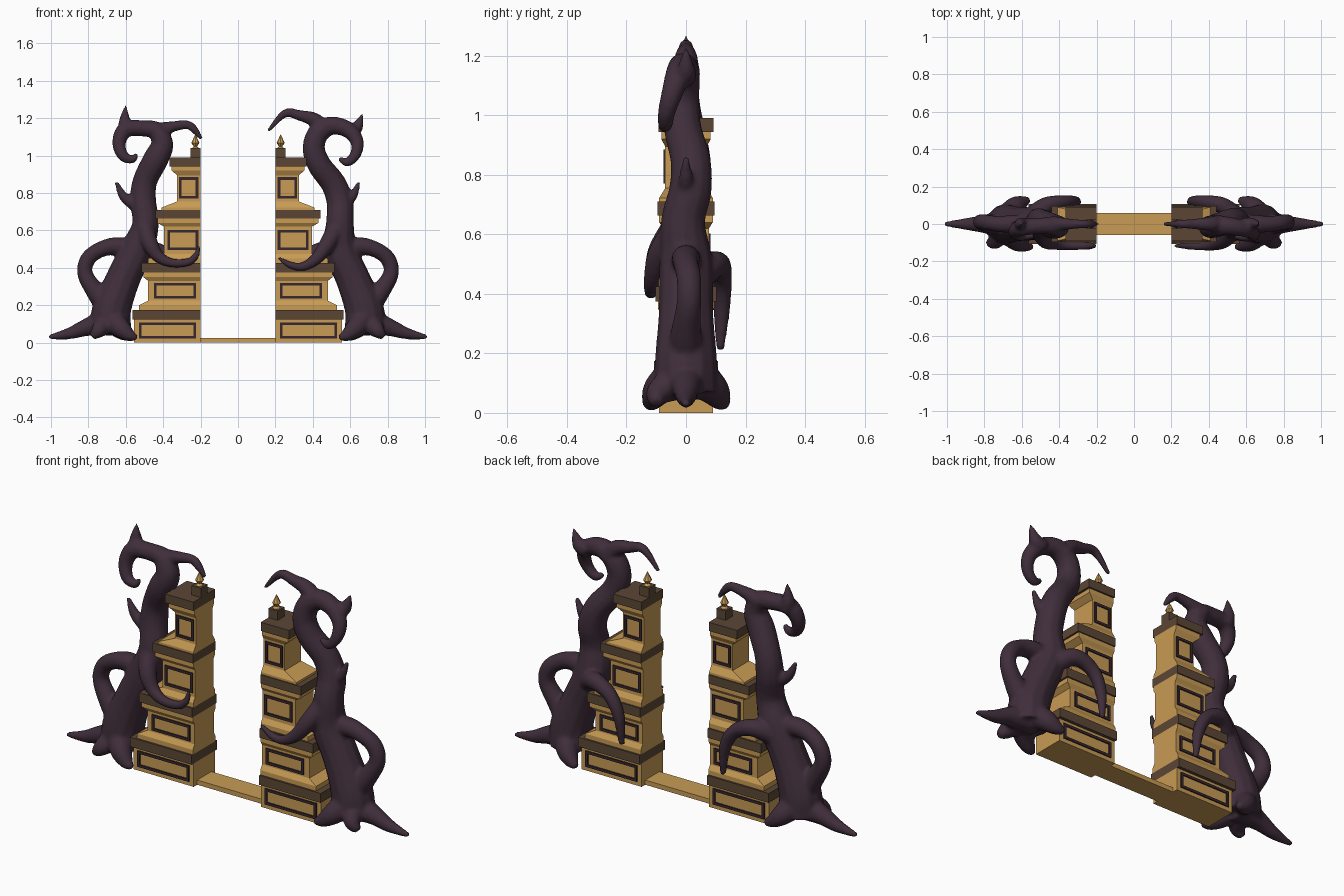
import bpy, bmesh, math
from mathutils import Vector


def material(name, rgb):
    m = bpy.data.materials.new(name)
    m.diffuse_color = (*rgb, 1)
    return m


GOLD = material("gold stone", (0.58, 0.33, 0.09))
BROWN = material("brown ledge", (0.105, 0.062, 0.036))
FRAME = material("dark frame", (0.035, 0.02, 0.028))
BARK = material("purple bark", (0.050, 0.027, 0.043))


def finish(bm, name, mats):
    bmesh.ops.recalc_face_normals(bm, faces=bm.faces[:])
    me = bpy.data.meshes.new(name)
    bm.to_mesh(me)
    bm.free()
    for m in mats:
        me.materials.append(m)
    ob = bpy.data.objects.new(name, me)
    bpy.context.collection.objects.link(ob)
    return ob


def box(bm, x0, x1, y0, y1, z0, z1):
    vs = bmesh.ops.create_cube(bm, size=1)["verts"]
    for v in vs:
        v.co = Vector(((x0 + x1) / 2 + v.co.x * (x1 - x0),
                       (y0 + y1) / 2 + v.co.y * (y1 - y0),
                       (z0 + z1) / 2 + v.co.z * (z1 - z0)))


# tower outline: height, outer x, half depth, brown segment above?
TOWER = [
    (0, .555, .09, 0), (.125, .555, .09, 0), (.125, .565, .107, 1), (.175, .565, .107, 0),
    (.175, .53, .097, 0), (.20, .53, .097, 0), (.225, .48, .082, 0), (.33, .48, .082, 0),
    (.35, .505, .094, 0), (.375, .505, .094, 0), (.375, .515, .102, 1), (.425, .515, .102, 0),
    (.425, .48, .093, 0), (.45, .48, .093, 0), (.475, .395, .077, 0), (.62, .395, .077, 0),
    (.64, .43, .09, 0), (.663, .43, .09, 0), (.663, .44, .096, 1), (.71, .44, .096, 0),
    (.71, .41, .09, 0), (.722, .41, .09, 0), (.755, .325, .07, 0), (.895, .325, .07, 0),
    (.92, .355, .083, 0), (.943, .355, .083, 0), (.943, .367, .092, 1), (.99, .367, .092, 0)]
# framed panels: x range, z range, wall half depth
PANELS = [(.225, .53, .022, .108, .09), (.225, .45, .235, .32, .082),
          (.212, .378, .495, .602, .077), (.212, .315, .77, .885, .07)]
INNER = .2


def tower(s, side):
    bm = bmesh.new()
    rings = [[bm.verts.new((s * x, y, z)) for x, y in
              ((INNER, -d), (xo, -d), (xo, d), (INNER, d))] for z, xo, d, _ in TOWER]
    for a, b, row in zip(rings, rings[1:], TOWER):
        for i in range(4):
            f = bm.faces.new((a[i], a[(i + 1) % 4], b[(i + 1) % 4], b[i]))
            f.material_index = row[3]
    bm.faces.new(rings[0])
    bm.faces.new(rings[-1]).material_index = 1
    # ledge tops and undersides are brown as well
    for f in bm.faces:
        zs = [v.co.z for v in f.verts]
        if max(zs) - min(zs) < 1e-5 and min(zs) > .1 and any(
                e.link_faces[k].material_index for e in f.edges for k in range(len(e.link_faces))):
            f.material_index = 1
    finish(bm, side + "_tower", [GOLD, BROWN])

    # dark panel frames, front and back
    bm = bmesh.new()
    w = .014
    for x0, x1, z0, z1, d in PANELS:
        for q in (-1, 1):
            for a, b, c, e in ((x0, x1, z0, z0 + w), (x0, x1, z1 - w, z1),
                               (x0, x0 + w, z0 + w, z1 - w), (x1 - w, x1, z0 + w, z1 - w)):
                box(bm, s * a, s * b, q * (d - .002), q * (d + .006), c, e)
    finish(bm, side + "_panel_frames", [FRAME])

    # cap block and finial
    bm = bmesh.new()
    box(bm, s * INNER, s * .255, -.028, .028, .99, 1.04)
    finish(bm, side + "_cap_block", [BROWN])
    bm = bmesh.new()
    for z0, z1, r0, r1 in ((1.04, 1.05, .018, .009), (1.05, 1.068, .009, .022),
                           (1.068, 1.112, .022, .001)):
        vs = bmesh.ops.create_cone(bm, cap_ends=True, segments=8, radius1=r0,
                                   radius2=r1, depth=z1 - z0)["verts"]
        bmesh.ops.translate(bm, verts=vs, vec=(s * .228, 0, (z0 + z1) / 2))
    finish(bm, side + "_finial", [GOLD])


def tube(bm, pts, s, sides=12, steps=6):
    """Smooth tapered limb through (x, y, z, radius) points."""
    P = [Vector((s * p[0], p[1], p[2], p[3])) for p in pts]
    P = [2 * P[0] - P[1]] + P + [2 * P[-1] - P[-2]]
    path = []
    for i in range(1, len(P) - 2):
        a, b, c, d = P[i - 1:i + 3]
        for k in range(steps):
            t = k / steps
            path.append(.5 * (2 * b + (c - a) * t + (2 * a - 5 * b + 4 * c - d) * t * t
                              + (3 * b - a - 3 * c + d) * t ** 3))
    path.append(P[-2])
    rings = []
    for i, p in enumerate(path):
        t = (path[min(i + 1, len(path) - 1)] - path[max(i - 1, 0)]).to_3d().normalized()
        n = t.cross(Vector((0, 1, 0))).normalized()
        m = n.cross(t)
        rings.append([bm.verts.new(p.to_3d() + max(p.w, .004) * (
            n * math.cos(2 * math.pi * j / sides) + m * math.sin(2 * math.pi * j / sides)))
            for j in range(sides)])
    for a, b in zip(rings, rings[1:]):
        for j in range(sides):
            bm.faces.new((a[j], a[(j + 1) % sides], b[(j + 1) % sides], b[j]))
    bm.faces.new(rings[0])
    bm.faces.new(rings[-1])


# limbs shared by both trees (x measured outward)
SHARED = [
    [(.66, 0, .12, .085), (.80, 0, .085, .05), (.90, 0, .05, .032), (1.012, 0, .03, .012)],
    [(.68, -.03, .13, .07), (.63, -.09, .08, .055), (.58, -.115, .04, .035), (.54, -.125, .025, .014)],
    [(.68, .03, .13, .07), (.64, .09, .08, .055), (.60, .115, .045, .038), (.56, .13, .025, .016)],
    [(.70, 0, .12, .07), (.74, -.09, .07, .045), (.78, -.10, .03, .02)],
    [(.69, 0, .19, .07), (.76, 0, .27, .052), (.818, .01, .37, .042), (.80, .01, .45, .042),
     (.73, 0, .50, .043), (.64, 0, .515, .05), (.55, 0, .48, .05)],
    [(.56, .03, .45, .055), (.47, .10, .50, .045), (.37, .118, .46, .036),
     (.315, .12, .36, .03), (.30, .115, .21, .014)],
]
LEFT = [
    [(.68, 0, .07, .11), (.675, 0, .18, .105), (.615, 0, .34, .092), (.54, 0, .50, .088),
     (.495, -.01, .63, .072), (.508, .015, .77, .07), (.495, .015, .87, .066), (.44, -.01, .98, .068),
     (.405, -.015, 1.06, .06), (.435, -.01, 1.13, .05), (.50, -.01, 1.145, .044),
     (.60, -.02, 1.14, .044), (.636, -.04, 1.07, .037), (.615, -.06, 1.0, .03),
     (.565, -.065, .98, .022), (.54, -.065, 1.01, .012)],
    [(.59, -.01, 1.13, .045), (.605, 0, 1.18, .034), (.601, 0, 1.27, .005)],
    [(.44, 0, 1.13, .045), (.35, 0, 1.155, .03), (.27, 0, 1.165, .023), (.235, 0, 1.14, .021),
     (.195, 0, 1.09, .01)],
    [(.53, 0, .72, .035), (.61, 0, .78, .026), (.652, 0, .86, .01)],
    [(.50, -.03, .63, .05), (.475, -.085, .54, .045), (.43, -.105, .465, .034), (.36, -.115, .428, .025),
     (.27, -.117, .43, .022), (.225, -.117, .465, .018), (.208, -.117, .52, .009)],
]
RIGHT = [
    [(.68, 0, .07, .11), (.675, 0, .18, .105), (.615, 0, .34, .092), (.545, 0, .50, .09),
     (.545, -.01, .64, .075), (.545, .015, .75, .072), (.51, .015, .85, .068), (.435, -.01, .95, .064),
     (.405, -.015, 1.04, .06), (.43, -.01, 1.12, .057), (.50, -.01, 1.16, .05),
     (.585, -.025, 1.14, .044), (.635, -.045, 1.08, .037), (.63, -.065, 1.01, .03),
     (.585, -.07, .965, .024), (.54, -.07, .985, .012)],
    [(.59, -.01, 1.13, .045), (.635, 0, 1.15, .034), (.668, 0, 1.228, .005)],
    [(.46, 0, 1.13, .05), (.41, 0, 1.19, .04), (.33, 0, 1.215, .029), (.25, 0, 1.225, .022),
     (.16, 0, 1.13, .01)],
    [(.54, 0, .72, .035), (.61, 0, .78, .026), (.648, 0, .86, .01)],
    [(.53, -.03, .62, .05), (.48, -.085, .53, .045), (.42, -.11, .45, .033), (.35, -.117, .408, .024),
     (.28, -.117, .415, .019), (.215, -.117, .455, .009)],
]


def tree(s, side, limbs):
    bm = bmesh.new()
    for pts in SHARED + limbs:
        tube(bm, pts, s)
    for v in bm.verts:
        v.co.z = max(v.co.z, .008)
    ob = finish(bm, side + "_twisted_tree", [BARK])
    r = ob.modifiers.new("fuse limbs", 'REMESH')
    r.mode, r.voxel_size, r.use_smooth_shade = 'VOXEL', .009, True
    sm = ob.modifiers.new("soften joints", 'SMOOTH')
    sm.factor, sm.iterations = .5, 5


for s, side, limbs in ((-1, "left", LEFT), (1, "right", RIGHT)):
    tower(s, side)
    tree(s, side, limbs)

# threshold between the towers
bm = bmesh.new()
box(bm, -.21, .21, -.06, .06, 0, .025)
finish(bm, "threshold", [GOLD])
